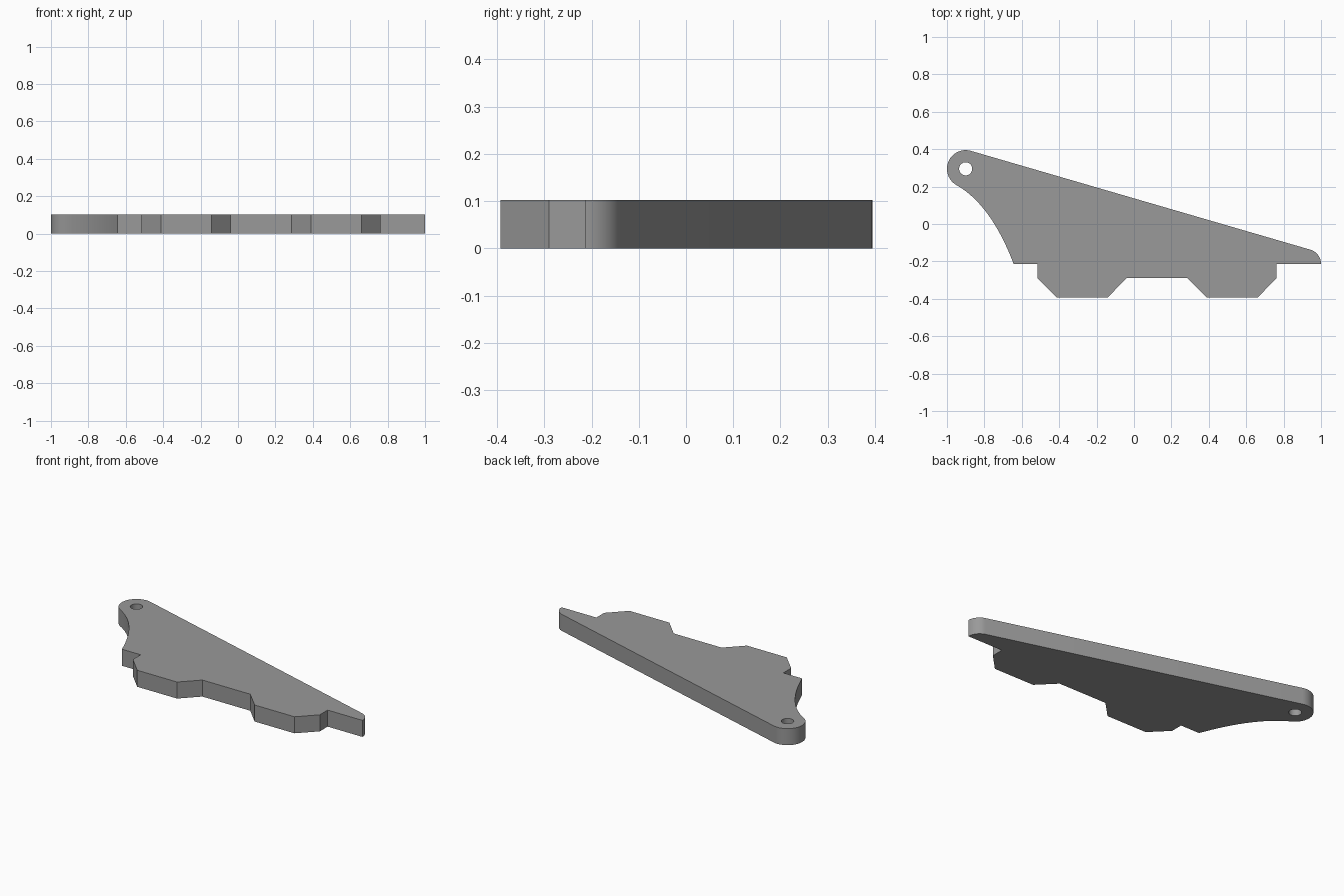
import bpy, bmesh
from math import sin, cos, radians
from mathutils import Vector

cube = bpy.data.objects.get("Cube")
if cube:
    bpy.data.objects.remove(cube, do_unlink=True)

THICK = 0.102
EYE = (-0.9, 0.295)


def arc(centre, radius, start, end, steps):
    """Points along a circular arc, angles in degrees."""
    angles = [radians(start + (end - start) * i / steps) for i in range(steps + 1)]
    return [(centre[0] + radius * cos(a), centre[1] + radius * sin(a)) for a in angles]


def bend(a, b, c, steps):
    """Inner points of a quadratic curve from a to c pulled towards b."""
    a, b, c = Vector(a), Vector(b), Vector(c)
    ts = [i / steps for i in range(1, steps)]
    return [tuple(a * (1 - t) ** 2 + b * 2 * t * (1 - t) + c * t * t) for t in ts]


def foot(x):
    """Chamfered foot starting at x."""
    return [(x, -0.29), (x + 0.102, -0.393), (x + 0.374, -0.393), (x + 0.475, -0.29)]


# Outline: rounded eye, hollow flank, two feet, rounded tip, sloping back
eye_arc = arc(EYE, 0.1, 73.8, 240, 28)
heel = (-0.643, -0.214)
outline = eye_arc + bend(eye_arc[-1], (-0.765, 0.105), heel, 16)
outline += [heel, (-0.515, -0.214)] + foot(-0.515) + foot(0.287)
outline += [(0.762, -0.214)] + arc((0.92, -0.214), 0.08, 0, 73.8, 12)
hole = arc(EYE, 0.035, 0, 360, 32)[:-1]

# Fill the flat shape around the hole, then raise it to a plate
bm = bmesh.new()
edges = []
for loop in (outline, hole):
    verts = [bm.verts.new((x, y, 0)) for x, y in loop]
    edges += [bm.edges.new((v, verts[i - 1])) for i, v in enumerate(verts)]
bmesh.ops.triangle_fill(bm, edges=edges, use_beauty=True, normal=(0, 0, 1))
raised = bmesh.ops.extrude_face_region(bm, geom=bm.faces[:], use_keep_orig=True)
top = [g for g in raised["geom"] if isinstance(g, bmesh.types.BMVert)]
bmesh.ops.translate(bm, verts=top, vec=(0, 0, THICK))
bmesh.ops.recalc_face_normals(bm, faces=bm.faces[:])
mesh = bpy.data.meshes.new("bracket_plate")
bm.to_mesh(mesh)
bm.free()

plate = bpy.data.objects.new("bracket_plate", mesh)
bpy.context.collection.objects.link(plate)

# Plain grey material
grey = bpy.data.materials.new("plain_grey")
grey.use_nodes = True
colour = (0.32, 0.32, 0.32, 1)
grey.diffuse_color = colour
grey.node_tree.nodes["Principled BSDF"].inputs["Base Color"].default_value = colour
mesh.materials.append(grey)

bpy.context.view_layer.objects.active = plate
plate.select_set(True)
bpy.ops.object.shade_smooth_by_angle(angle=radians(30))
